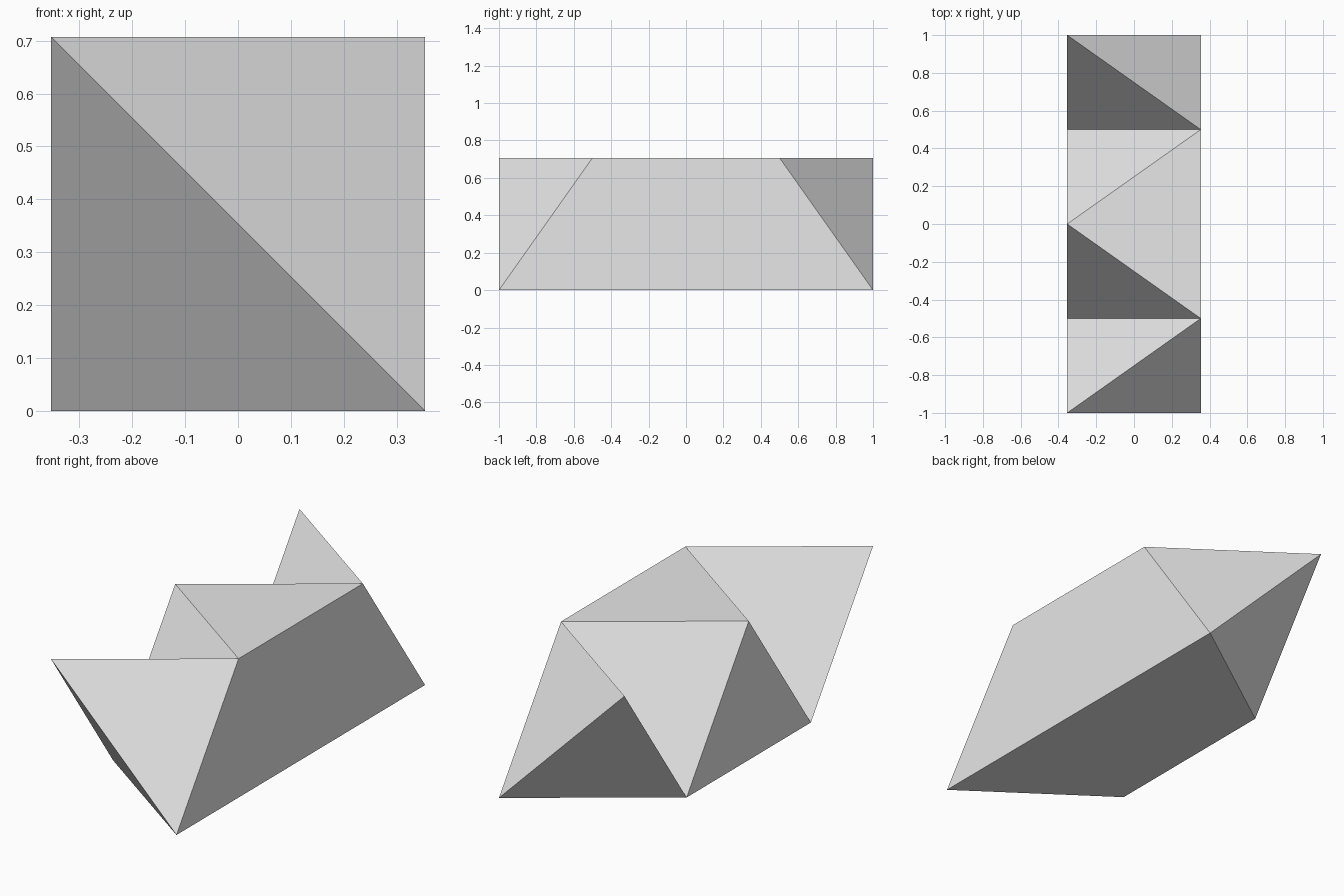
import bpy
import bmesh
from math import sqrt

cube = bpy.data.objects.get("Cube")
if cube:
    bpy.data.objects.remove(cube, do_unlink=True)

# One plain grey for the whole solid
grey = bpy.data.materials.new("plain_grey")
grey.use_nodes = True
colour = (0.8, 0.8, 0.8, 1)
grey.diffuse_color = colour
grey.node_tree.nodes["Principled BSDF"].inputs["Base Color"].default_value = colour

W = sqrt(2) / 4      # half width
H = 2 * W            # height

bm = bmesh.new()


def pair(x, y, z):
    """Front corner and its mirrored back corner."""
    return [bm.verts.new((x, s * y, z)) for s in (-1, 1)]


# Corners of the wedge core, then the tips of the three spikes
ridge = pair(W, 0.5, H)
keel = pair(W, 1, 0)
foot = pair(-W, 0.5, 0)
horn = pair(-W, 1, H)
peak = bm.verts.new((-W, 0, H))

# Long side, base, and the top and outer side of the middle spike
bm.faces.new((keel[0], keel[1], ridge[1], ridge[0]))
bm.faces.new((keel[0], foot[0], foot[1], keel[1]))
bm.faces.new((ridge[0], ridge[1], peak))
bm.faces.new((foot[0], peak, foot[1]))

# Mirrored slopes of the middle spike and the two end spikes
for r, k, f, h in zip(ridge, keel, foot, horn):
    bm.faces.new((peak, r, f))
    bm.faces.new((h, r, f))
    bm.faces.new((h, k, r))
    bm.faces.new((h, f, k))

bmesh.ops.recalc_face_normals(bm, faces=bm.faces[:])
mesh = bpy.data.meshes.new("spiked_wedge")
bm.to_mesh(mesh)
bm.free()
mesh.materials.append(grey)
bpy.context.collection.objects.link(bpy.data.objects.new("spiked_wedge", mesh))
